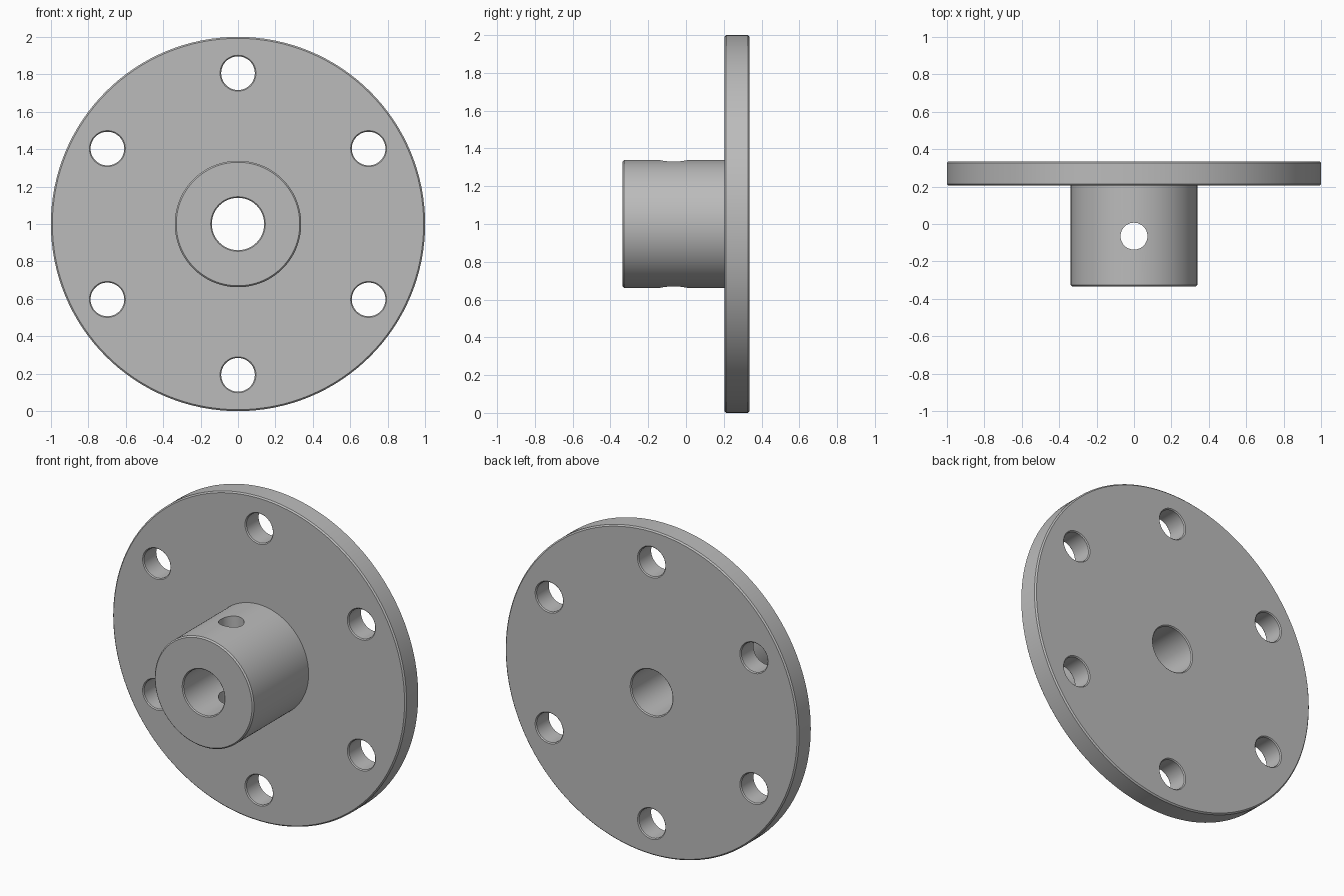
import bpy
import bmesh
import math
from mathutils import Matrix, Vector

if "Cube" in bpy.data.objects:
    bpy.data.objects.remove(bpy.data.objects["Cube"])

FRONT, SHOULDER, BACK = -0.335, 0.205, 0.335   # y stations
CENTRE_Z = 1.0
BEVEL = 0.008

grey = bpy.data.materials.new("machined_grey")
grey.diffuse_color = (0.5, 0.5, 0.5, 1)
grey.use_nodes = True
grey.node_tree.nodes["Principled BSDF"].inputs["Base Color"].default_value = grey.diffuse_color


def lathe(name, profile, segments, matrix):
    """Solid of revolution about local z from (radius, height) points."""
    bm = bmesh.new()
    rings = []
    for r, h in profile:
        rings.append([bm.verts.new((r * math.cos(a), r * math.sin(a), h))
                      for a in (2 * math.pi * i / segments for i in range(segments))])
    for lower, upper in zip(rings, rings[1:]):
        for i in range(segments):
            j = (i + 1) % segments
            bm.faces.new((lower[i], lower[j], upper[j], upper[i]))
    bm.faces.new(rings[0][::-1])
    bm.faces.new(rings[-1])
    bm.transform(matrix)
    bmesh.ops.recalc_face_normals(bm, faces=bm.faces)
    mesh = bpy.data.meshes.new(name)
    bm.to_mesh(mesh)
    bm.free()
    mesh.materials.append(grey)
    obj = bpy.data.objects.new(name, mesh)
    bpy.context.collection.objects.link(obj)
    return obj


def along_y(x=0.0, z=0.0):
    """Turn local z into world +y, offset from the disc centre."""
    return Matrix.Translation((x, 0, CENTRE_Z + z)) @ Matrix.Rotation(-math.pi / 2, 4, 'X')


def drill(radius, start, end, c=0.006, over=0.02):
    """Profile of a hole cutter with a tiny countersink at both faces."""
    return [(radius + c + over, start - over), (radius, start + c),
            (radius, end - c), (radius + c + over, end + over)]


# Hub and flange turned as one solid with small edge chamfers
HUB_R, DISC_R = 0.338, 1.0
body = lathe("flanged_hub", [
    (HUB_R - BEVEL, FRONT), (HUB_R, FRONT + BEVEL), (HUB_R, SHOULDER),
    (DISC_R - BEVEL, SHOULDER), (DISC_R, SHOULDER + BEVEL),
    (DISC_R, BACK - BEVEL), (DISC_R - BEVEL, BACK)], 128, along_y())

# Centre bore
cutters = [lathe("bore_cutter", drill(0.14, FRONT, BACK), 64, along_y())]

# Six bolt holes
for k in range(6):
    a = math.radians(90 + 60 * k)
    cutters.append(lathe("bolt_hole_cutter", drill(0.09, SHOULDER, BACK), 48,
                         along_y(0.806 * math.cos(a), 0.806 * math.sin(a))))

# Set screw hole, straight down through the hub
cutters.append(lathe("set_screw_cutter", [(0.072, -0.5), (0.072, 0.5)], 48,
                     Matrix.Translation(Vector((0, -0.065, CENTRE_Z)))))

bpy.context.view_layer.objects.active = body
body.select_set(True)
for cutter in cutters:
    cutter.hide_render = True
    mod = body.modifiers.new("drill", 'BOOLEAN')
    mod.operation = 'DIFFERENCE'
    mod.solver = 'EXACT'
    mod.object = cutter
    bpy.ops.object.modifier_apply(modifier=mod.name)
for cutter in cutters:
    bpy.data.objects.remove(cutter)

bpy.ops.object.select_all(action='DESELECT')
body.select_set(True)
bpy.ops.object.shade_smooth_by_angle(angle=math.radians(30))
